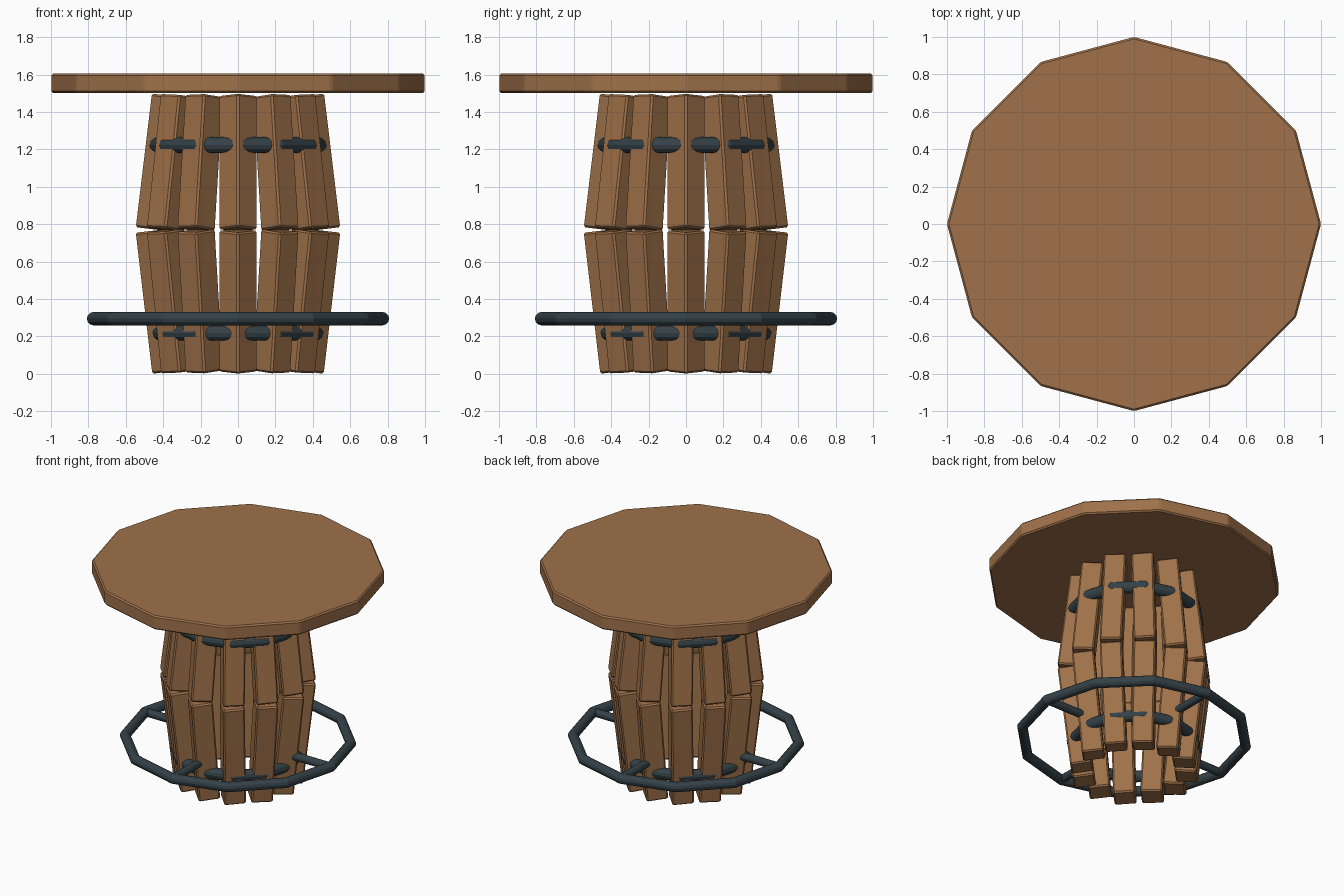
import bpy, bmesh
from math import pi, cos, sin
from mathutils import Matrix, Vector

if "Cube" in bpy.data.objects:
    bpy.data.objects.remove(bpy.data.objects["Cube"], do_unlink=True)


def make_material(name, color):
    mat = bpy.data.materials.new(name)
    mat.use_nodes = True
    mat.diffuse_color = color
    mat.node_tree.nodes["Principled BSDF"].inputs["Base Color"].default_value = color
    return mat


WOOD = make_material("warm brown wood", (0.35, 0.167, 0.068, 1))
IRON = make_material("dark blue grey iron", (0.034, 0.054, 0.064, 1))


def finish(bm, name, mat, bevel=0):
    if bevel:
        bmesh.ops.bevel(bm, geom=bm.edges[:], offset=bevel, segments=1, affect='EDGES')
    bmesh.ops.recalc_face_normals(bm, faces=bm.faces[:])
    mesh = bpy.data.meshes.new(name)
    bm.to_mesh(mesh)
    bm.free()
    mesh.materials.append(mat)
    obj = bpy.data.objects.new(name, mesh)
    bpy.context.collection.objects.link(obj)
    return obj


SIDES = 12
STEP = 2 * pi / SIDES

# Twelve-sided tabletop
bm = bmesh.new()
bmesh.ops.create_cone(bm, cap_ends=True, segments=SIDES, radius1=1, radius2=1, depth=0.104,
                      matrix=Matrix.Translation((0, 0, 1.553)) @ Matrix.Rotation(pi / 2, 4, 'Z'))
finish(bm, "tabletop", WOOD, 0.01)


# Square beams, all turned the same way, leaning along the barrel outline
def beam(name, angle, start, end):
    a, b = (Vector((r * cos(angle), r * sin(angle), z)) for r, z in (start, end))
    axis = b - a
    lean = Vector((0, 0, 1)).rotation_difference(axis).to_matrix().to_4x4()
    bm = bmesh.new()
    bmesh.ops.create_cube(bm, size=1, matrix=Matrix.Translation((a + b) / 2) @ lean
                          @ Matrix.Rotation(pi / 4, 4, 'Z')
                          @ Matrix.Diagonal((0.15, 0.15, axis.length, 1)))
    finish(bm, name, WOOD, 0.01)


for i in range(SIDES):
    beam(f"lower_beam_{i + 1}", i * STEP, (0.36, 0.012), (0.448, 0.766))
    beam(f"upper_beam_{i + 1}", i * STEP, (0.448, 0.772), (0.362, 1.486))


# Twelve-sided iron rings
def ring(name, outer, tube, z, tube_sides=12):
    bm = bmesh.new()
    loops = []
    for i in range(SIDES):
        t = i * STEP
        loop = []
        for j in range(tube_sides):
            p = 2 * pi * j / tube_sides
            r = outer - tube + tube * cos(p)
            loop.append(bm.verts.new((r * cos(t), r * sin(t), z + tube * sin(p))))
        loops.append(loop)
    for i in range(SIDES):
        a, b = loops[i - 1], loops[i]
        for j in range(tube_sides):
            bm.faces.new((a[j - 1], b[j - 1], b[j], a[j]))
    finish(bm, name, IRON)


ring("upper_band", 0.481, 0.042, 1.223)
ring("lower_band", 0.466, 0.04, 0.217)
ring("foot_ring", 0.808, 0.036, 0.295)

# Four spokes carrying the foot ring
for i in range(4):
    bm = bmesh.new()
    bmesh.ops.create_cone(bm, cap_ends=True, segments=12, radius1=0.029, radius2=0.029, depth=0.37,
                          matrix=Matrix.Rotation(i * pi / 2, 4, 'Z')
                          @ Matrix.Translation((0.585, 0, 0.295)) @ Matrix.Rotation(pi / 2, 4, 'Y'))
    finish(bm, f"foot_ring_spoke_{i + 1}", IRON)
